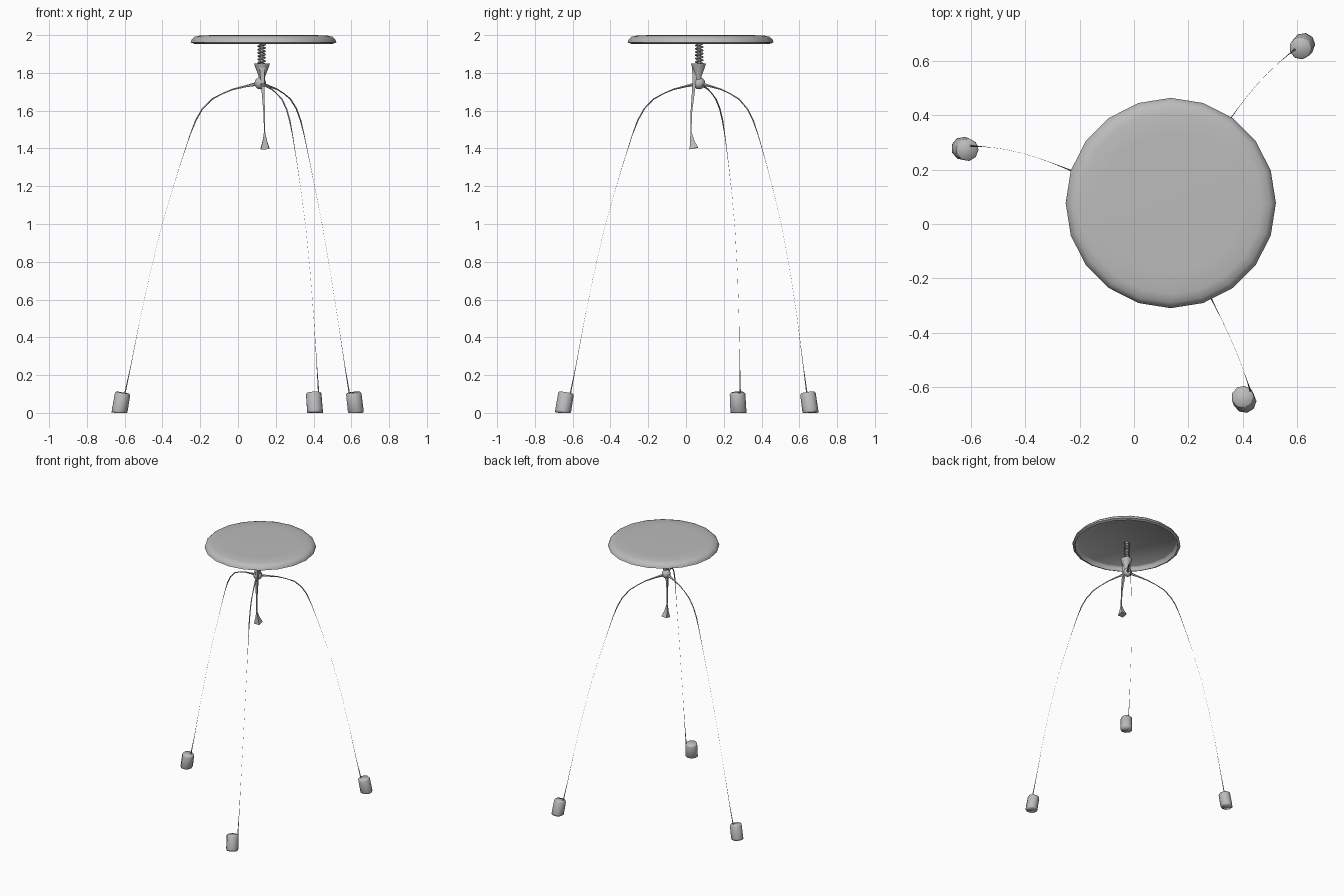
import bpy
import bmesh
from math import sin, cos, pi
from mathutils import Vector

default = bpy.data.objects.get("Cube")
if default:
    bpy.data.objects.remove(default, do_unlink=True)

grey = bpy.data.materials.new("plain grey")
grey.use_nodes = True
grey.diffuse_color = (0.5, 0.5, 0.5, 1)
grey.node_tree.nodes["Principled BSDF"].inputs["Base Color"].default_value = (0.5, 0.5, 0.5, 1)


def finish(name, bm, angle=pi / 4):
    """Turn a bmesh into a named, smooth shaded object."""
    bmesh.ops.recalc_face_normals(bm, faces=bm.faces)
    mesh = bpy.data.meshes.new(name)
    bm.to_mesh(mesh)
    bm.free()
    mesh.materials.append(grey)
    obj = bpy.data.objects.new(name, mesh)
    bpy.context.collection.objects.link(obj)
    bpy.ops.object.select_all(action='DESELECT')
    obj.select_set(True)
    bpy.context.view_layer.objects.active = obj
    bpy.ops.object.shade_smooth_by_angle(angle=angle)


def skin(name, rings, angle=pi / 4):
    """Join rings of points into one closed surface with capped ends."""
    bm = bmesh.new()
    rings = [[bm.verts.new(co) for co in ring] for ring in rings]
    sides = len(rings[0])
    for lower, upper in zip(rings, rings[1:]):
        for k in range(sides):
            n = (k + 1) % sides
            bm.faces.new((lower[k], lower[n], upper[n], upper[k]))
    bm.faces.new(rings[0])
    bm.faces.new(rings[-1])
    finish(name, bm, angle)


def sweep(name, points, radii, sides, turn=0, floor=False, angle=pi / 4):
    """Tube through the points with a radius at each one."""
    pts = [Vector(p) for p in points]
    rings = []
    side = Vector((1, 0, 0))
    for i, p in enumerate(pts):
        along = (pts[min(i + 1, len(pts) - 1)] - pts[max(i - 1, 0)]).normalized()
        if i == 0 and abs(along.x) > 0.8:
            side = Vector((0, 1, 0))
        side = (side - along * side.dot(along)).normalized()
        other = along.cross(side)
        ring = []
        for k in range(sides):
            a = 2 * pi * k / sides + turn
            co = p + (side * cos(a) + other * sin(a)) * radii[i]
            if floor:
                co.z = max(co.z, 0)
            ring.append(co)
        rings.append(ring)
    skin(name, rings, angle)


def lathe(name, x, y, profile, sides):
    """Stack of level rings given as (radius, height) pairs."""
    turns = [2 * pi * k / sides for k in range(sides)]
    skin(name, [[(x + r * cos(a), y + r * sin(a), z) for a in turns] for r, z in profile])


# Round seat: hollow underneath, rolled rim, nearly flat top
lathe("seat", 0.135, 0.077,
      [(0.35, 1.99), (0.362, 1.98), (0.368, 1.954), (0.386, 1.962), (0.381, 1.977),
       (0.366, 1.991), (0.335, 1.998), (0.26, 2.0)], 20)

# Threaded post reaching up into the seat: core with a wound thread
lathe("screw_core", 0.125, 0.07, [(0.01, 1.84), (0.01, 1.99)], 8)
turns, steps = 8, 12
coil = []
for i in range(turns * steps + 1):
    a = 2 * pi * i / steps
    coil.append((0.125 + 0.018 * cos(a), 0.07 + 0.018 * sin(a),
                 1.845 + 0.14 * i / (turns * steps)))
sweep("screw_thread", coil, [0.005] * len(coil), 5)

# Flared collar and the ball where the legs meet
lathe("collar", 0.127, 0.066, [(0.015, 1.765), (0.018, 1.785), (0.036, 1.83), (0.042, 1.85)], 10)
bm = bmesh.new()
bmesh.ops.create_uvsphere(bm, u_segments=10, v_segments=7, radius=0.032)
bmesh.ops.translate(bm, verts=bm.verts, vec=(0.118, 0.07, 1.745))
finish("hub_ball", bm)

# Hanging lever with a square flared end
sweep("lever",
      [(0.127, 0.046, 1.84), (0.13, 0.044, 1.75), (0.138, 0.029, 1.6),
       (0.141, 0.026, 1.49), (0.142, 0.033, 1.44), (0.143, 0.041, 1.4)],
      [0.02, 0.013, 0.006, 0.004, 0.016, 0.032], 4, turn=pi / 4)

# Leg shape: (fraction of reach, height, wire radius)
leg_shape = [(0, 1.745, 0.012), (0.1, 1.73, 0.006), (0.2, 1.713, 0.004),
             (0.28, 1.69, 0.003), (0.36, 1.66, 0.004), (0.43, 1.61, 0.004),
             (0.48, 1.55, 0.004), (0.525, 1.47, 0.002), (0.6, 1.31, 0.0008),
             (0.67, 1.15, 0.0004), (0.74, 0.98, 0.0004), (0.82, 0.74, 0.0004),
             (0.89, 0.5, 0.0004), (0.955, 0.25, 0.0015), (1, 0.09, 0.004)]
hub = Vector((0.115, 0.07, 0))

# Each leg: wire end, foot centre and sideways bow
legs = {
    "right": ((-0.602, 0.287), (-0.62, 0.275), 0.03),
    "front": ((0.428, -0.615), (0.403, -0.643), -0.014),
    "back_left": ((0.592, 0.642), (0.617, 0.652), -0.025),
}
for label, (end, foot, bow) in legs.items():
    reach = Vector((*end, 0)) - hub
    out = reach.normalized()
    right = Vector((out.y, -out.x, 0))
    path = [hub + reach * t + right * bow * sin(pi * t * t) + Vector((0, 0, z))
            for t, z, r in leg_shape]
    sweep(label + "_leg", path, [r for t, z, r in leg_shape], 5)
    # Tilted rubber foot, cut level with the floor
    centre = Vector((*foot, 0.055))
    axis = Vector((-out.x * 0.18, -out.y * 0.18, 1))
    sweep(label + "_foot",
          [centre + axis * h for h in (-0.058, -0.045, 0.045, 0.052)],
          [0.042, 0.043, 0.042, 0.037], 9, floor=True, angle=pi)
